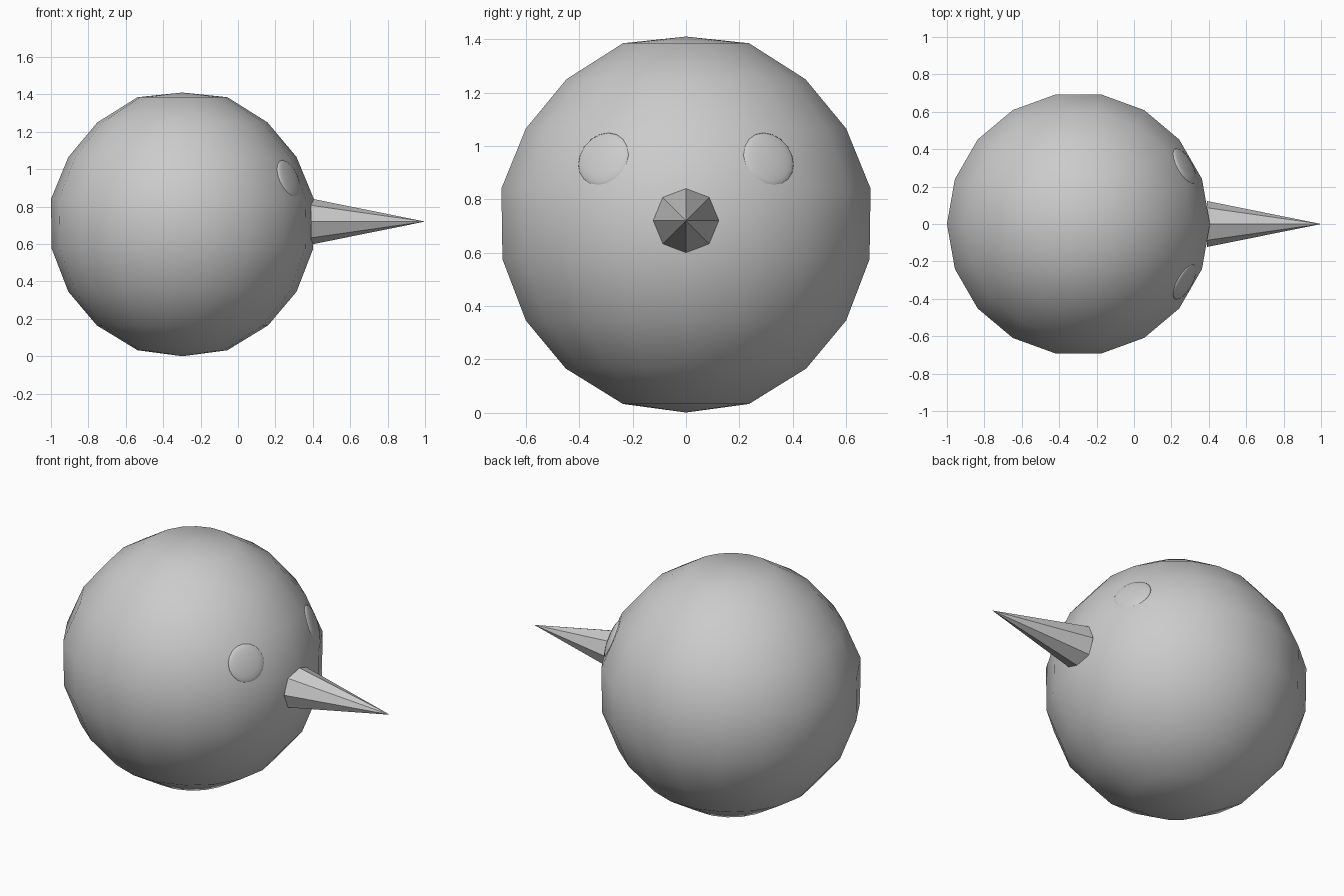
import bpy, math
from mathutils import Vector

if "Cube" in bpy.data.objects:
    bpy.data.objects.remove(bpy.data.objects["Cube"])

CENTRE = Vector((-0.297, 0, 0.705))

# round head: low-poly ball from a turned profile, 18 sides
profile = [(0.24, 1.385), (0.455, 1.25), (0.61, 1.065), (0.703, 0.84),
           (0.699, 0.575), (0.61, 0.345), (0.458, 0.165), (0.24, 0.032)]
SIDES = 18
verts = [(CENTRE.x + r * math.cos(math.tau * i / SIDES), r * math.sin(math.tau * i / SIDES), z)
         for r, z in profile for i in range(SIDES)]
top, bottom = len(verts), len(verts) + 1
verts += [(CENTRE.x, 0, 1.41), (CENTRE.x, 0, 0)]
faces = []
last = (len(profile) - 1) * SIDES
for i in range(SIDES):
    j = (i + 1) % SIDES
    faces += [(top, i, j), (bottom, last + j, last + i)]
    for k in range(0, last, SIDES):
        faces.append((k + i, k + SIDES + i, k + SIDES + j, k + j))
mesh = bpy.data.meshes.new("head")
mesh.from_pydata(verts, [], faces)
mesh.shade_smooth()
head = bpy.data.objects.new("head", mesh)
bpy.context.collection.objects.link(head)

# eyes: shallow domed buttons lying on the ball
for name, side in (("left_eye", 1), ("right_eye", -1)):
    normal = Vector((0.57, 0.31 * side, 0.245)).normalized()
    bpy.ops.mesh.primitive_uv_sphere_add(segments=18, ring_count=10, radius=1,
                                         location=CENTRE + normal * 0.69,
                                         rotation=normal.to_track_quat('Z', 'Y').to_euler())
    eye = bpy.context.object
    eye.name = name
    eye.scale = (0.107, 0.107, 0.022)
    bpy.ops.object.shade_smooth()

# nose: eight-sided flat-faced spike
bpy.ops.mesh.primitive_cone_add(vertices=8, radius1=0.123, radius2=0, depth=0.61,
                                location=(0.695, 0, 0.72), rotation=(0, math.pi / 2, 0))
bpy.context.object.name = "nose"
